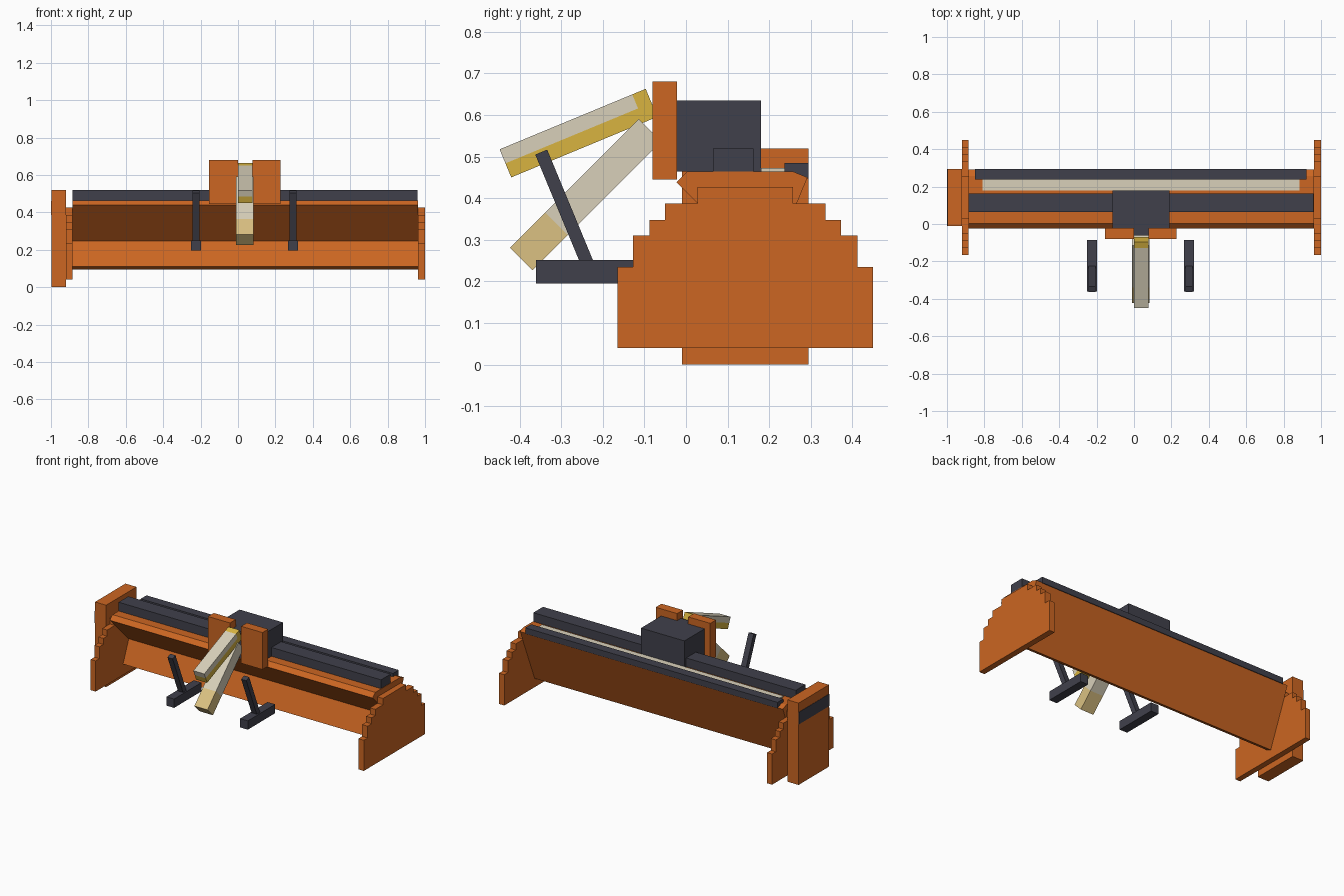
import bpy, bmesh, math

if "Cube" in bpy.data.objects:
    bpy.data.objects.remove(bpy.data.objects["Cube"])


def material(name, hex_code):
    def lin(c):
        return c / 12.92 if c <= 0.04045 else ((c + 0.055) / 1.055) ** 2.4
    m = bpy.data.materials.new(name)
    rgb = [lin(int(hex_code[i:i + 2], 16) / 255) for i in (0, 2, 4)]
    m.diffuse_color = (*rgb, 1)
    m.use_nodes = True
    m.node_tree.nodes["Principled BSDF"].inputs["Base Color"].default_value = m.diffuse_color
    return m


ORANGE = material("orange_paint", "CC6622")
DARK = material("dark_grey_metal", "40404B")
CREAM = material("pale_metal", "D8D0BA")
GOLD = material("gold_metal", "D8B440")
TAN = material("tan_metal", "DBC182")


def prism(name, x0, x1, profile, mat):
    """Extrude a (y, z) profile along x."""
    bm = bmesh.new()
    face = bm.faces.new([bm.verts.new((x0, y, z)) for y, z in profile])
    new = bmesh.ops.extrude_face_region(bm, geom=[face])["geom"]
    verts = [v for v in new if isinstance(v, bmesh.types.BMVert)]
    bmesh.ops.translate(bm, verts=verts, vec=(x1 - x0, 0, 0))
    bmesh.ops.recalc_face_normals(bm, faces=bm.faces)
    mesh = bpy.data.meshes.new(name)
    bm.to_mesh(mesh)
    bm.free()
    mesh.materials.append(mat)
    obj = bpy.data.objects.new(name, mesh)
    bpy.context.collection.objects.link(obj)
    return obj


def box(name, x0, x1, y0, y1, z0, z1, mat):
    return prism(name, x0, x1, [(y0, z0), (y1, z0), (y1, z1), (y0, z1)], mat)


def slat(name, x0, x1, start, angle, s0, s1, t0, t1, mat):
    """Tilted bar: s runs along the angle, t across it, from a start corner."""
    c, s = math.cos(math.radians(angle)), math.sin(math.radians(angle))
    pts = [(start[0] + c * a - s * b, start[1] + s * a + c * b)
           for a, b in ((s0, t0), (s1, t0), (s1, t1), (s0, t1))]
    return prism(name, x0, x1, pts, mat)


# Stepped end plates, symmetric about the middle of the body
MID = 0.1425
steps = [(0.3075, 0.04, 0.235), (0.27, 0.235, 0.31), (0.23, 0.31, 0.348),
         (0.1925, 0.348, 0.387), (0.115, 0.387, 0.427)]
half = [p for w, lo, hi in steps for p in ((w, lo), (w, hi))]
outline = [(MID + w, z) for w, z in half] + [(MID - w, z) for w, z in reversed(half)]
prism("left_end_plate", -0.92, -0.885, outline, ORANGE)
prism("right_end_plate", 0.962, 1.0, outline, ORANGE)

# Drive housing on the left end with a dark band outside
box("drive_housing", -0.998, -0.92, -0.01, 0.295, 0, 0.52, ORANGE)
box("housing_band", -1.0, -0.997, -0.01, 0.295, 0.385, 0.462, DARK)

# Body: tilted back sheet, tilted hood and flat deck
L, R = -0.885, 0.962
slat("back_sheet", L, R, (0.145, 0.095), 67.5, 0, 0.384, 0, 0.038, ORANGE)
slat("hood", L, R, (-0.023, 0.4386), -45, 0, 0.28, 0, 0.037, ORANGE)
box("deck", L, R, 0.003, 0.257, 0.427, 0.464, ORANGE)

# Beams and strip on the deck
box("main_beam", L, 0.96, 0.065, 0.162, 0.464, 0.52, DARK)
box("rear_beam", -0.85, 0.923, 0.237, 0.295, 0.447, 0.485, DARK)
box("deck_strip", -0.81, 0.885, 0.18, 0.237, 0.46, 0.472, CREAM)

# Gearbox and hitch brackets
box("gearbox", -0.115, 0.19, -0.022, 0.18, 0.464, 0.635, DARK)
box("gearbox_nose", 0.0, 0.078, -0.062, -0.022, 0.464, 0.635, DARK)
box("left_bracket", -0.155, 0.0, -0.08, -0.022, 0.445, 0.68, ORANGE)
box("right_bracket", 0.078, 0.228, -0.08, -0.022, 0.445, 0.68, ORANGE)

# Upper arm: pale top half, gold lower half and end
U = (-0.42, 0.45)
slat("upper_arm_lower_half", 0.0, 0.077, U, 22.5, 0, 0.38, 0, 0.0365, GOLD)
slat("upper_arm_upper_half", 0.0, 0.077, U, 22.5, 0, 0.345, 0.0365, 0.073, CREAM)
slat("upper_arm_end", 0.0, 0.077, U, 22.5, 0.345, 0.38, 0.0365, 0.073, GOLD)

# Lower arm: tan tip, pale shaft
D = (-0.369, 0.2265)
slat("lower_arm_tip", -0.01, 0.082, D, 45, 0, 0.12, 0, 0.077, TAN)
slat("lower_arm_shaft", -0.01, 0.082, D, 45, 0.12, 0.438, 0, 0.077, CREAM)

# Lower hitch feet with leaning posts
for side, x in (("left", -0.224), ("right", 0.294)):
    box(side + "_foot", x - 0.027, x + 0.027, -0.36, -0.085, 0.195, 0.251, DARK)
    slat(side + "_post", x - 0.018, x + 0.018, (-0.2265, 0.258), 112.5,
         -0.012, 0.28, 0, 0.031, DARK)
